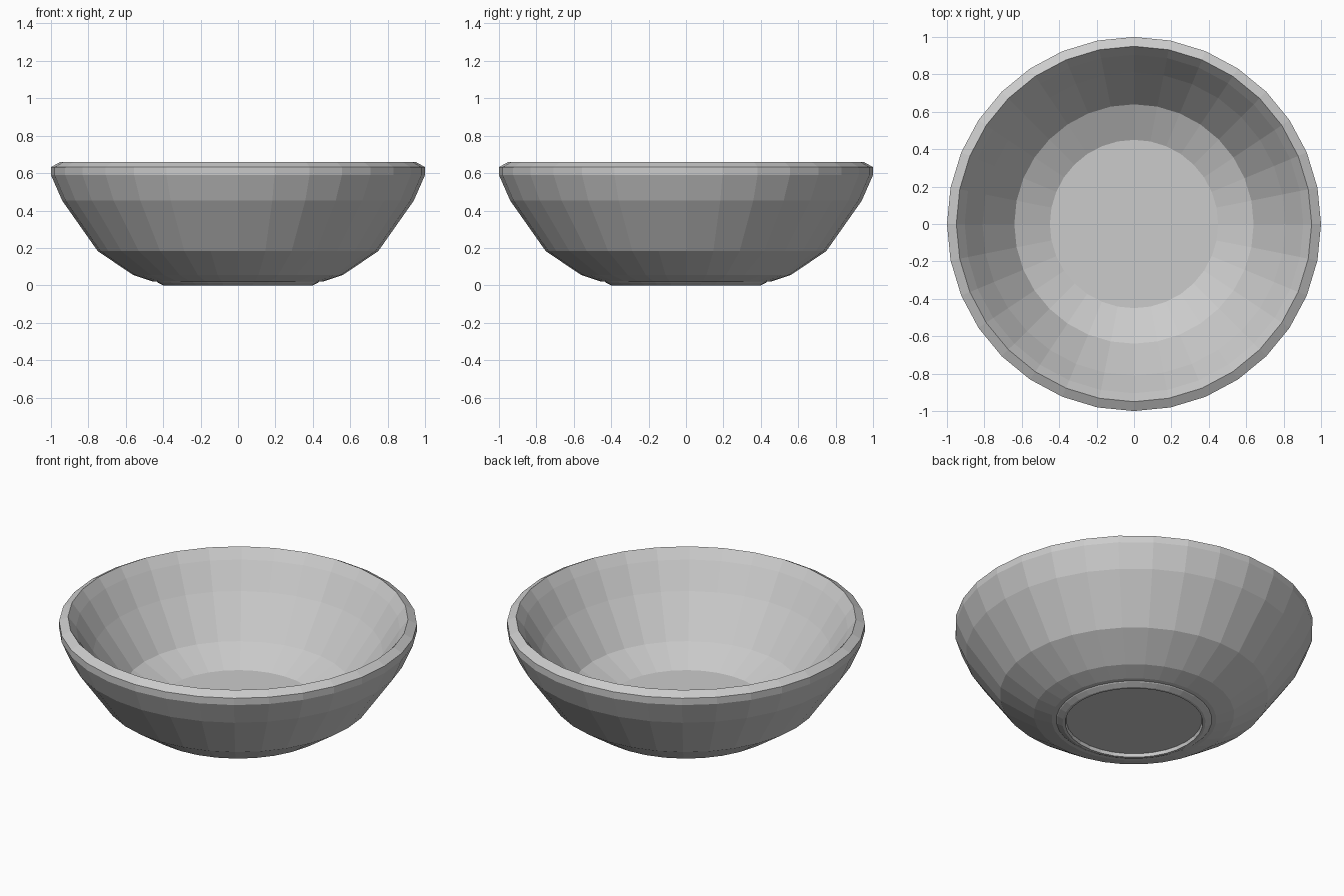
import bpy
import math

if "Cube" in bpy.data.objects:
    bpy.data.objects.remove(bpy.data.objects["Cube"], do_unlink=True)

SIDES = 32

# One plain grey glaze
grey = bpy.data.materials.new("light grey")
grey.use_nodes = True
colour = (0.6, 0.6, 0.6, 1)
grey.diffuse_color = colour
grey.node_tree.nodes["Principled BSDF"].inputs["Base Color"].default_value = colour


def lathe(name, profile):
    """Spin a (radius, height) profile round z and cap both ends."""
    verts = [(r * math.cos(2 * math.pi * i / SIDES), r * math.sin(2 * math.pi * i / SIDES), z)
             for r, z in profile for i in range(SIDES)]
    faces = []
    for k in range(len(profile) - 1):
        a, b = k * SIDES, (k + 1) * SIDES
        for i in range(SIDES):
            j = (i + 1) % SIDES
            faces.append((a + i, a + j, b + j, b + i))
    faces.append(tuple(reversed(range(SIDES))))
    faces.append(tuple(range(len(verts) - SIDES, len(verts))))
    mesh = bpy.data.meshes.new(name)
    mesh.from_pydata(verts, [], faces)
    mesh.materials.append(grey)
    obj = bpy.data.objects.new(name, mesh)
    bpy.context.collection.objects.link(obj)
    return obj


# Recessed base and foot ring
foot = [(0.38, 0.02), (0.385, 0.0), (0.40, 0.0), (0.43, 0.015), (0.435, 0.02)]
# Outer wall up to the bevelled rim
outside = [(0.46, 0.022), (0.56, 0.055), (0.75, 0.183), (0.94, 0.453), (1.0, 0.59), (1.0, 0.632), (0.95, 0.66)]
# Inner wall down to the flat floor
inside = [(0.905, 0.60), (0.81, 0.45), (0.64, 0.22), (0.45, 0.13)]

lathe("bowl", foot + outside + inside)
